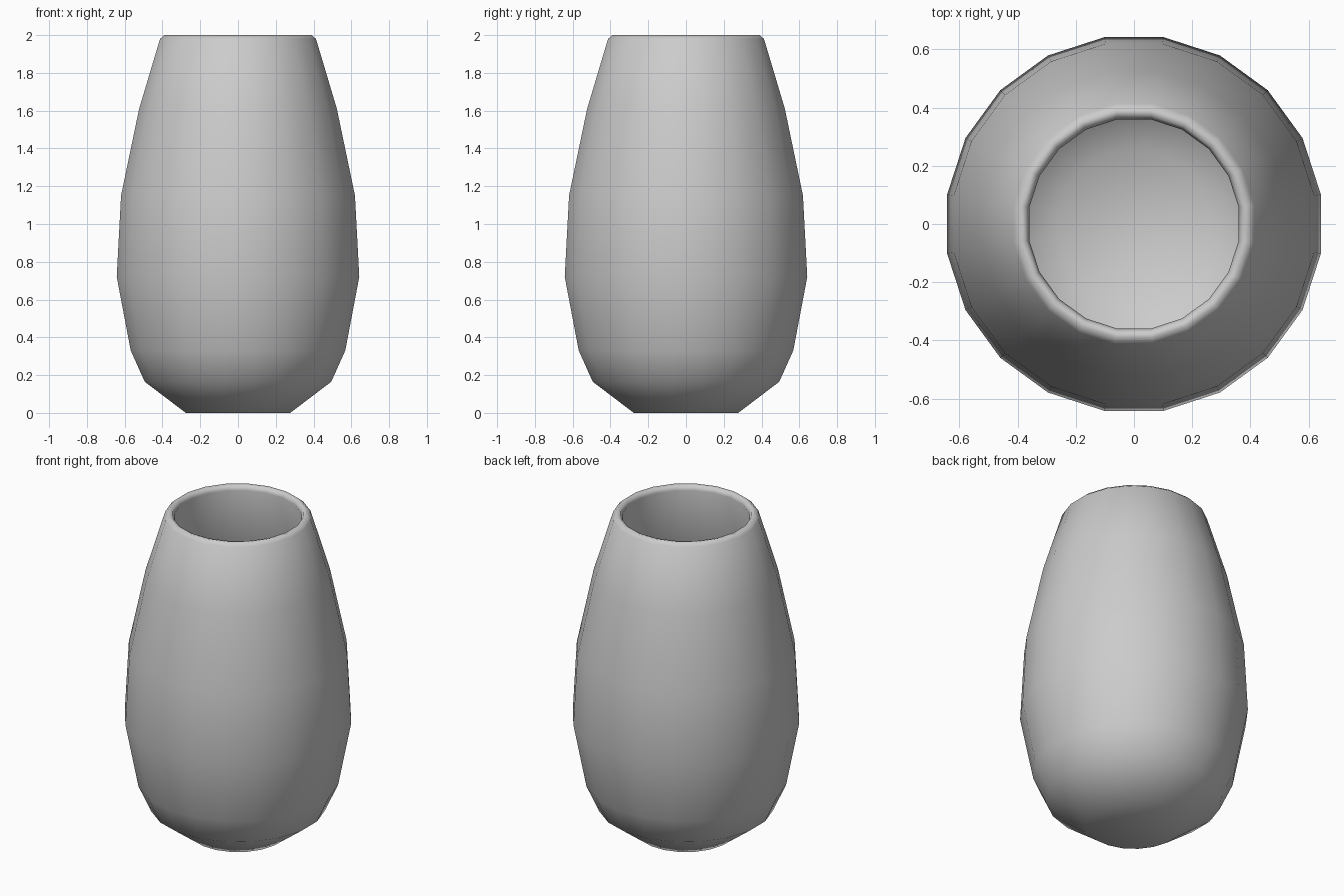
import bpy, bmesh
from math import cos, sin, pi

if "Cube" in bpy.data.objects:
    bpy.data.objects.remove(bpy.data.objects["Cube"])

SIDES = 20

# Vase profile (radius, height): outer wall upwards, over the rim, inner wall down
profile = [
    (0.28, 0.0), (0.50, 0.165), (0.575, 0.33), (0.65, 0.72), (0.627, 1.15),
    (0.53, 1.61), (0.418, 1.98), (0.395, 2.0), (0.375, 1.995), (0.364, 1.97),
    (0.488, 1.59), (0.583, 1.15), (0.605, 0.72), (0.532, 0.35),
    (0.465, 0.20), (0.26, 0.05),
]

# Rings of vertices, turned half a step so flats face the axes
bm = bmesh.new()
rings = []
for r, z in profile:
    rings.append([bm.verts.new((r * cos(2 * pi * (i + 0.5) / SIDES),
                                r * sin(2 * pi * (i + 0.5) / SIDES), z))
                  for i in range(SIDES)])

# Walls
for a, b in zip(rings, rings[1:]):
    for i in range(SIDES):
        j = (i + 1) % SIDES
        bm.faces.new((a[i], a[j], b[j], b[i]))

# Underside and inner floor
bm.faces.new(rings[0][::-1])
bm.faces.new(rings[-1])
bmesh.ops.recalc_face_normals(bm, faces=bm.faces)
for f in bm.faces:
    f.smooth = True

mesh = bpy.data.meshes.new("vase")
bm.to_mesh(mesh)
bm.free()
vase = bpy.data.objects.new("vase", mesh)
bpy.context.collection.objects.link(vase)
